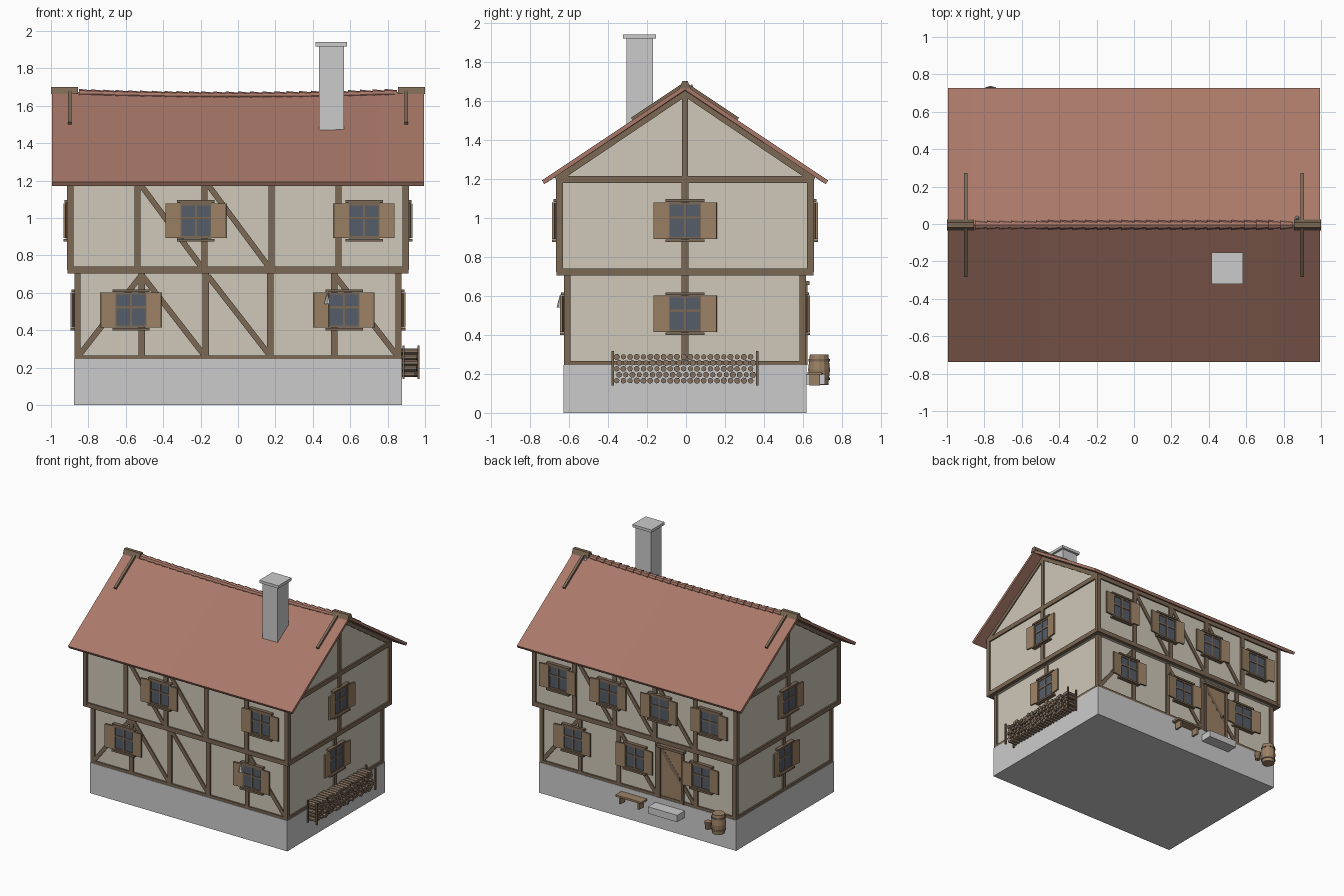
import bpy, bmesh, math, random
from mathutils import Matrix, Vector

if "Cube" in bpy.data.objects:
    bpy.data.objects.remove(bpy.data.objects["Cube"])

random.seed(4)
CY = -0.005
COL = {
    "stone": None,
    "plaster": (0.62, 0.58, 0.48, 1), "timber": (0.20, 0.14, 0.09, 1),
    "tile": (0.40, 0.19, 0.14, 1), "wood": (0.33, 0.22, 0.13, 1),
    "glass": (0.09, 0.11, 0.14, 1), "log": (0.24, 0.17, 0.12, 1),
}
MATS = {}
for k, c in COL.items():
    if c:
        MATS[k] = bpy.data.materials.new(k)
        MATS[k].diffuse_color = c
parts = {}


def part(name, mat):
    if name not in parts:
        parts[name] = (bmesh.new(), mat)
    return parts[name][0]


def box(name, mat, lo, hi, M=Matrix()):
    lo, hi = Vector(lo), Vector(hi)
    T = Matrix.Translation((lo + hi) / 2) @ Matrix.Diagonal((*(hi - lo), 1))
    bmesh.ops.create_cube(part(name, mat), size=1, matrix=M @ T)


def cyl(name, mat, loc, r1, r2, h, seg=8, axis="Z"):
    R = Matrix.Rotation(math.pi / 2, 4, "Y") if axis == "X" else Matrix()
    bmesh.ops.create_cone(part(name, mat), cap_ends=True, segments=seg, radius1=r1, radius2=r2,
                          depth=h, matrix=Matrix.Translation(loc) @ R)


def prism(name, mat, prof, xs, sag=lambda x, y: 0):
    """Sweep a y-z profile along x."""
    bm = part(name, mat)
    rings = [[bm.verts.new((x, y + CY, z - sag(x, y))) for y, z in prof] for x in xs]
    n = len(prof)
    for a, b in zip(rings, rings[1:]):
        for i in range(n):
            bm.faces.new((a[i], a[(i + 1) % n], b[(i + 1) % n], b[i]))
    bm.faces.new(rings[0])
    bm.faces.new(rings[-1])


# facade frame: local x along the wall, local -y outward
def facade(side, hx, hy):
    off = hy if side % 2 == 0 else hx
    return (Matrix.Translation((0, CY, 0)) @ Matrix.Rotation(side * math.pi / 2, 4, "Z")
            @ Matrix.Translation((0, -off, 0)))


def beam(M, p, q, w=0.034, name="timber_frame"):
    (u0, z0), (u1, z1) = p, q
    L, a = math.hypot(u1 - u0, z1 - z0), math.atan2(z1 - z0, u1 - u0)
    F = M @ Matrix.Translation((u0, 0, z0)) @ Matrix.Rotation(-a, 4, "Y")
    d = 0.012 if a % (math.pi / 2) < 1e-4 else 0.009
    box(name, "timber", (0, -d, -w / 2), (L, 0.02, w / 2), F)


def window(M, u, z):
    h, w = 0.093, 0.083
    box("window_glass", "glass", (u - w, -0.016, z - h), (u + w, 0, z + h), M)
    for k in (-1, 0, 1):
        t = 0.006
        box("window_bars", "timber", (u + k * w - t, -0.021, z - h), (u + k * w + t, -0.01, z + h), M)
        box("window_bars", "timber", (u - w, -0.021, z + k * h * 0.95 + .015 * (k == 0) - t),
            (u + w, -0.01, z + k * h * 0.95 + .015 * (k == 0) + t), M)
    for s, d in ((1, 0.028), (-1, 0.034)):
        box("window_sills", "timber", (u - 0.1, -d, z + s * 0.103 - 0.007), (u + 0.1, 0.01, z + s * 0.103 + 0.007), M)
    for s in (-1, 1):
        H = M @ Matrix.Translation((u + s * w, -0.014, z)) @ Matrix.Rotation(-s * 0.1, 4, "Z")
        a, b = sorted((0, s * 0.08))
        box("shutters", "wood", (a, -0.012, -h), (b, 0, h), H)


# stone base, plaster walls and gables
box("stone_base", "stone", (-0.877, CY - 0.622, 0), (0.877, CY + 0.622, 0.245))
LX, LY, UX, UY = 0.862, 0.607, 0.90, 0.647
box("lower_walls", "plaster", (-LX, CY - LY, 0.2), (LX, CY + LY, 0.72))
prism("upper_walls", "plaster", [(-UY, 0.705), (UY, 0.705), (UY, 1.205), (0, 1.64), (-UY, 1.205)], (-UX, UX))

# braces per long side, as (u_top, u_bottom)
LOW = {0: [(-.52, -.85), (-.51, -.18), (-.16, .17), (.52, .85)], 2: [(-.17, .16), (-.52, -.85), (.17, .5)]}
UPP = {0: [(-.52, -.19), (-.16, .17)], 2: [(-.52, -.19), (-.16, .17), (.19, .52)]}
WLOW = {0: (-.572, .567), 1: (0,), 2: (-.57, -.02, .57), 3: (0,)}
WUPP = {0: (-.225, .674), 1: (0,), 2: (-.674, -.225, .225, .674), 3: (0,)}
for s in range(4):
    for hx, hy, z0, z1, braces, wins, wz in ((LX, LY, .255, .71, LOW, WLOW, .508),
                                             (UX, UY, .722, 1.197, UPP, WUPP, .985)):
        M = facade(s, hx, hy)
        half = hx if s % 2 == 0 else hy
        step = 0.343 if hx == LX else 0.358
        posts = [(k - 2) * step + step / 2 for k in range(4)] if s % 2 == 0 else [0]
        for u in posts + [-half + .004, half - .004]:
            beam(M, (u, z0), (u, z1))
        beam(M, (-half - .012, z0), (half + .012, z0), .022 if hx == LX else .036)
        if hx == UX:
            beam(M, (-half - .012, z1), (half + .012, z1), .036)
        for ut, ub in braces.get(s, []):
            beam(M, (ut, z1 - .02), (ub, z0 + .01), 0.03)
        for u in wins[s]:
            window(M, u, wz)
    if s % 2:  # gable post and rafters
        M = facade(s, UX, UY)
        beam(M, (0, 1.19), (0, 1.65), .03)
        for k in (-1, 1):
            beam(M, (k * .66, 1.195), (0, 1.64), .034)

# roof with a slightly sagging ridge
def sag(x, y):
    return 0.02 * max(0, 1 - x * x) * (1 - abs(y) / 0.735)

XS = [-0.995 + 1.99 * i / 16 for i in range(17)]
prism("roof", "tile", [(-.733, 1.192), (0, 1.68), (.733, 1.192), (.722, 1.172), (0, 1.655), (-.722, 1.172)], XS, sag)

# ridge tiles, end caps and tie boards
N = 26
for i in range(N):
    x = -0.85 + 1.7 * (i + .5) / N
    cyl("ridge_tiles", "tile", (x, CY, 1.671 - sag(x, 0)), 0.026, 0.019, 1.75 / N, 8, "X")
for k in (-1, 1):
    prism("ridge_caps", "timber", [(-.03, 1.662), (-.014, 1.7), (.014, 1.7), (.03, 1.662)],
          sorted((k * .855, k * 1.0)))
    for s in (0, 2):
        M = facade(s, 0, 0) @ Matrix.Translation((k * .9, 0, 1.683)) @ Matrix.Rotation(math.atan(.666), 4, "X")
        box("ridge_tie_boards", "timber", (-.01, -.325, -.01), (.01, 0, .012), M)

# chimney
box("chimney", "stone", (.432, -.305, 1.44), (.566, -.17, 1.92))
box("chimney_cap", "stone", (.415, -.322, 1.918), (.584, -.153, 1.94))

# back door, frame and step
M = facade(2, LX, LY)
box("door", "wood", (.20, -.008, .25), (.395, .01, .655), M)
for a, b in ((.185, .205), (.39, .41)):
    box("door_frame", "timber", (a, -.02, .245), (b, .01, .67), M)
box("door_frame", "timber", (.175, -.032, .655), (.42, .01, .675), M)
box("door_handle", "timber", (.37, -.018, .43), (.38, 0, .45), M)
box("door_step", "stone", (.16, -.11, .145), (.42, 0, .2), M)

# bench
box("bench", "wood", (-.14, -.095, .195), (.09, -.02, .21), M)
for u in (-.115, .05):
    box("bench", "wood", (u, -.085, .14), (u + .015, -.03, .2), M)

# barrel with hoops and a bucket
for z, a, b in ((.183, .047, .056), (.261, .056, .047)):
    cyl("barrel", "wood", (-.767, .682, z), a, b, .078, 12)
for z in (.175, .27):
    cyl("barrel_hoops", "timber", (-.767, .682, z), .055, .055, .012, 12)
cyl("bucket", "wood", (-.668, .675, .175), .021, .027, .06, 10)

# log pile between stakes
for r in range(5):
    for c in range(21):
        y = -.355 + c * .0343 + (.012 if r % 2 else 0)
        rad = random.uniform(.0135, .0165)
        cyl("log_pile", "log", (.915 + random.uniform(-.012, .008), y, .165 + r * .0305), rad, rad, .085, 7, "X")
for y in (-.376, .366):
    for x in (.885, .965):
        box("log_stakes", "timber", (x - .006, y - .006, .14), (x + .006, y + .006, .318))

# small pointed ornaments on the window sill and the ridge
cyl("sill_ornament", "stone", (.477, -.645, .575), .018, 0, .07, 6)
cyl("ridge_ornament", "stone", (.872, .03, 1.668), .014, 0, .04, 6)

for name, (bm, mat) in parts.items():
    bmesh.ops.recalc_face_normals(bm, faces=bm.faces)
    me = bpy.data.meshes.new(name)
    bm.to_mesh(me)
    bm.free()
    if mat in MATS:
        me.materials.append(MATS[mat])
    bpy.context.collection.objects.link(bpy.data.objects.new(name, me))

for m in bpy.data.materials:
    if m.users and not m.is_grease_pencil:
        m.use_nodes = True
        m.node_tree.nodes["Principled BSDF"].inputs["Base Color"].default_value = m.diffuse_color
